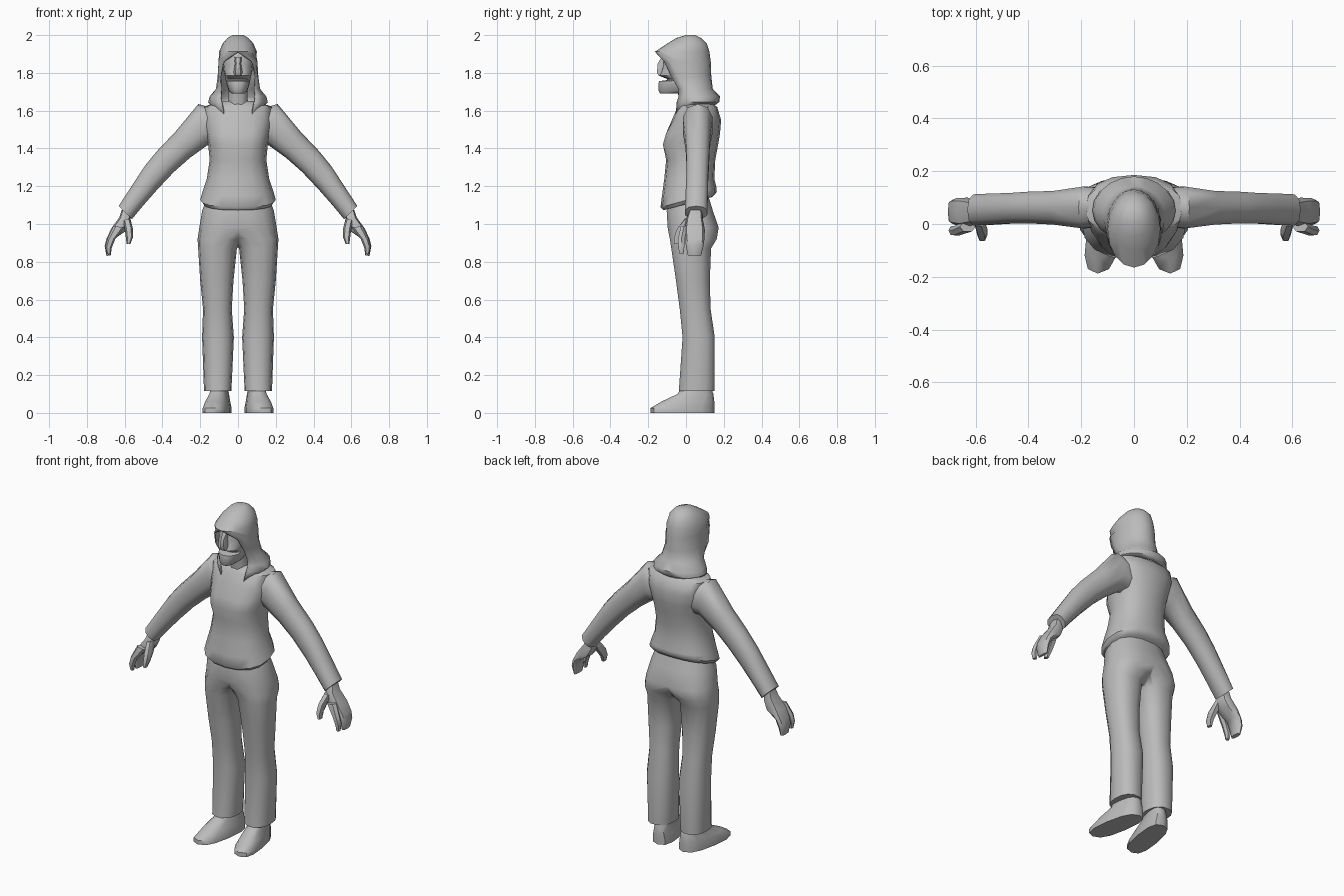
import bpy, bmesh, math
from mathutils import Vector

grey = bpy.data.materials.new("plain grey")
grey.diffuse_color = (0.5, 0.5, 0.5, 1)


def finish(bm, name, mirror=False, angle=50):
    bmesh.ops.remove_doubles(bm, verts=bm.verts, dist=0.0005)
    bmesh.ops.recalc_face_normals(bm, faces=bm.faces)
    me = bpy.data.meshes.new(name)
    bm.to_mesh(me)
    bm.free()
    me.materials.append(grey)
    ob = bpy.data.objects.new(name, me)
    bpy.context.collection.objects.link(ob)
    if mirror:
        ob.modifiers.new("mirror", 'MIRROR')
    bpy.ops.object.select_all(action='DESELECT')
    ob.select_set(True)
    bpy.context.view_layer.objects.active = ob
    bpy.ops.object.shade_smooth_by_angle(angle=math.radians(angle))
    return ob


def tube(name, rows, n=12, power=0.85, mirror=False, cut=False, shape=None, angle=50):
    """Skin over rings; each row is (xa, za, xb, zb, y0, y1), its two side points and depth."""
    bm = bmesh.new()
    rings = []
    for xa, za, xb, zb, y0, y1 in rows:
        mid = Vector(((xa + xb) / 2, (y0 + y1) / 2, (za + zb) / 2))
        half = Vector(((xb - xa) / 2, 0, (zb - za) / 2))
        ring = []
        for i in range(n):
            t = 2 * math.pi * i / n
            c, s = math.cos(t), math.sin(t)
            c = math.copysign(abs(c) ** power, c)
            s = math.copysign(abs(s) ** power, s)
            p = mid + half * c + Vector((0, (y1 - y0) / 2 * s, 0))
            ring.append(bm.verts.new(shape(p) if shape else p))
        rings.append(ring)
    for a, b in zip(rings, rings[1:]):
        for i in range(n):
            j = (i + 1) % n
            bm.faces.new((a[i], a[j], b[j], b[i]))
    bm.faces.new(rings[0])
    bm.faces.new(rings[-1])
    if cut:  # keep only the x > 0 half so that the mirror welds it
        bmesh.ops.bisect_plane(bm, geom=bm.verts[:] + bm.edges[:] + bm.faces[:],
                               plane_co=(0, 0, 0), plane_no=(1, 0, 0), clear_inner=True)
    return finish(bm, name, mirror, angle)


def levels(rows):
    """Horizontal rings from (z, xa, xb, y0, y1)."""
    return [(xa, z, xb, z, y0, y1) for z, xa, xb, y0, y1 in rows]


def even(rows):
    """Centred horizontal rings from (z, half width, y0, y1)."""
    return levels([(z, -w, w, y0, y1) for z, w, y0, y1 in rows])


# jacket body: hem rises toward the back, shallow dip between the breasts
def jacket_shape(p):
    if p.z < 1.2:
        p.z += (p.y + 0.13) * 0.27 * min(1, (1.2 - p.z) / 0.1)
    if 1.38 < p.z < 1.5 and p.y < 0 and abs(p.x) < 0.03:
        p.y += 0.018
    return p


tube("jacket", even([
    (1.07, .185, -.12, .14), (1.09, .2, -.135, .163), (1.15, .188, -.127, .162),
    (1.24, .165, -.115, .15), (1.34, .15, -.105, .155), (1.42, .158, -.132, .17),
    (1.48, .17, -.115, .18), (1.55, .185, -.075, .186), (1.62, .185, -.045, .165),
    (1.65, .09, -.02, .12)]), n=16, shape=jacket_shape)

# sleeves
tube("sleeve", [
    (.11, 1.42, .12, 1.61, -.01, .14), (.165, 1.415, .21, 1.635, -.02, .145),
    (.255, 1.35, .33, 1.49, -.005, .128), (.34, 1.275, .43, 1.385, 0, .125),
    (.425, 1.185, .495, 1.305, 0, .12), (.50, 1.10, .57, 1.19, -.005, .118),
    (.562, 1.025, .632, 1.095, -.008, .115)], n=10, mirror=True)

# hands: palm with grouped fingers, index finger, thumb
tube("palm_and_fingers", [
    (.57, 1.055, .615, 1.075, .015, .085), (.568, 1.01, .628, 1.035, 0, .09),
    (.59, .965, .672, .975, -.01, .1), (.65, .925, .697, .92, -.005, .098),
    (.668, .875, .706, .885, 0, .092), (.674, .835, .696, .83, .01, .08)],
    n=8, power=.7, mirror=True)
tube("index_finger", [
    (.60, .98, .66, .99, -.03, .01), (.65, .92, .692, .92, -.045, -.005),
    (.668, .875, .703, .88, -.043, -.007), (.674, .84, .695, .84, -.036, -.012)],
    n=6, mirror=True)
tube("thumb", [
    (.57, 1.03, .61, 1.02, -.01, .04), (.556, .975, .60, .975, -.05, .015),
    (.556, .93, .594, .93, -.066, -.02), (.57, .895, .59, .895, -.066, -.035)],
    n=6, mirror=True)

# trousers: one leg plus half the hips, mirrored
tube("trousers", levels([
    (1.15, -.16, .16, -.085, .12), (1.07, -.19, .19, -.105, .145),
    (.98, -.15, .205, -.1, .176), (.92, -.035, .214, -.088, .165),
    (.87, .006, .211, -.08, .135), (.70, .024, .2, -.055, .128),
    (.55, .033, .185, -.035, .132), (.40, .022, .19, -.02, .154),
    (.115, .035, .18, -.04, .154)]), n=14, mirror=True, cut=True)


# shoes: toes turned slightly outward
def toe_out(p):
    p.x -= 0.16 * p.y
    return p


tube("shoe", levels([
    (0, .04, .175, -.188, .15), (.025, .04, .175, -.188, .15),
    (.06, .05, .168, -.13, .15), (.10, .06, .155, -.045, .145),
    (.14, .065, .15, -.02, .13)]), n=12, power=.75, mirror=True, shape=toe_out)

# head with a mouth slot and hollow eye line
tube("head", even([
    (1.692, .035, -.138, .0), (1.705, .05, -.145, .03), (1.745, .062, -.145, .06),
    (1.756, .064, -.143, .06), (1.762, .066, -.10, .06), (1.768, .066, -.10, .06),
    (1.785, .07, -.142, .07), (1.81, .076, -.132, .07), (1.845, .08, -.12, .08),
    (1.875, .08, -.125, .08), (1.92, .065, -.10, .08)]), n=16, angle=40)
tube("nose", even([
    (1.785, .024, -.147, -.1), (1.80, .024, -.157, -.1), (1.85, .016, -.153, -.1),
    (1.885, .022, -.13, -.09)]), n=6)
tube("neck", even([(1.56, .065, -.03, .08), (1.64, .052, -.035, .07),
                   (1.72, .05, -.05, .06)]), n=10)

# hood: rows (z, half width, y front, y back, opening angle, front drop)
hood_rows = [
    (2.0, .03, .0, .05, 0, 0), (1.985, .055, -.05, .08, 0, 0),
    (1.955, .082, -.1, .11, 0, 0), (1.912, .1, -.165, .124, 0, 0),
    (1.86, .104, -.165, .131, 48, 0), (1.78, .108, -.16, .134, 64, 0),
    (1.715, .118, -.08, .142, 50, 0), (1.675, .15, -.065, .18, 38, 0),
    (1.645, .158, -.07, .176, 34, 0), (1.615, .13, -.075, .155, 34, .05)]
bm = bmesh.new()
n = 16
grid = []
for z, w, yf, yb, opening, drop in hood_rows:
    row = []
    t0 = math.radians(opening)
    for i in range(n + 1):
        t = t0 + (2 * math.pi - 2 * t0) * i / n
        c = math.cos(t)
        y = (yf + yb) / 2 - (yb - yf) / 2 * c
        row.append(bm.verts.new((w * math.sin(t), y, z - drop * max(c, -.3) ** 1
                                 if drop else z)))
    grid.append(row)
for a, b in zip(grid, grid[1:]):
    for i in range(n):
        bm.faces.new((a[i], a[i + 1], b[i + 1], b[i]))
bm.faces.new(grid[0][:-1])
hood = finish(bm, "hood")
shell = hood.modifiers.new("cloth thickness", 'SOLIDIFY')
shell.thickness = 0.008
shell.offset = -1
